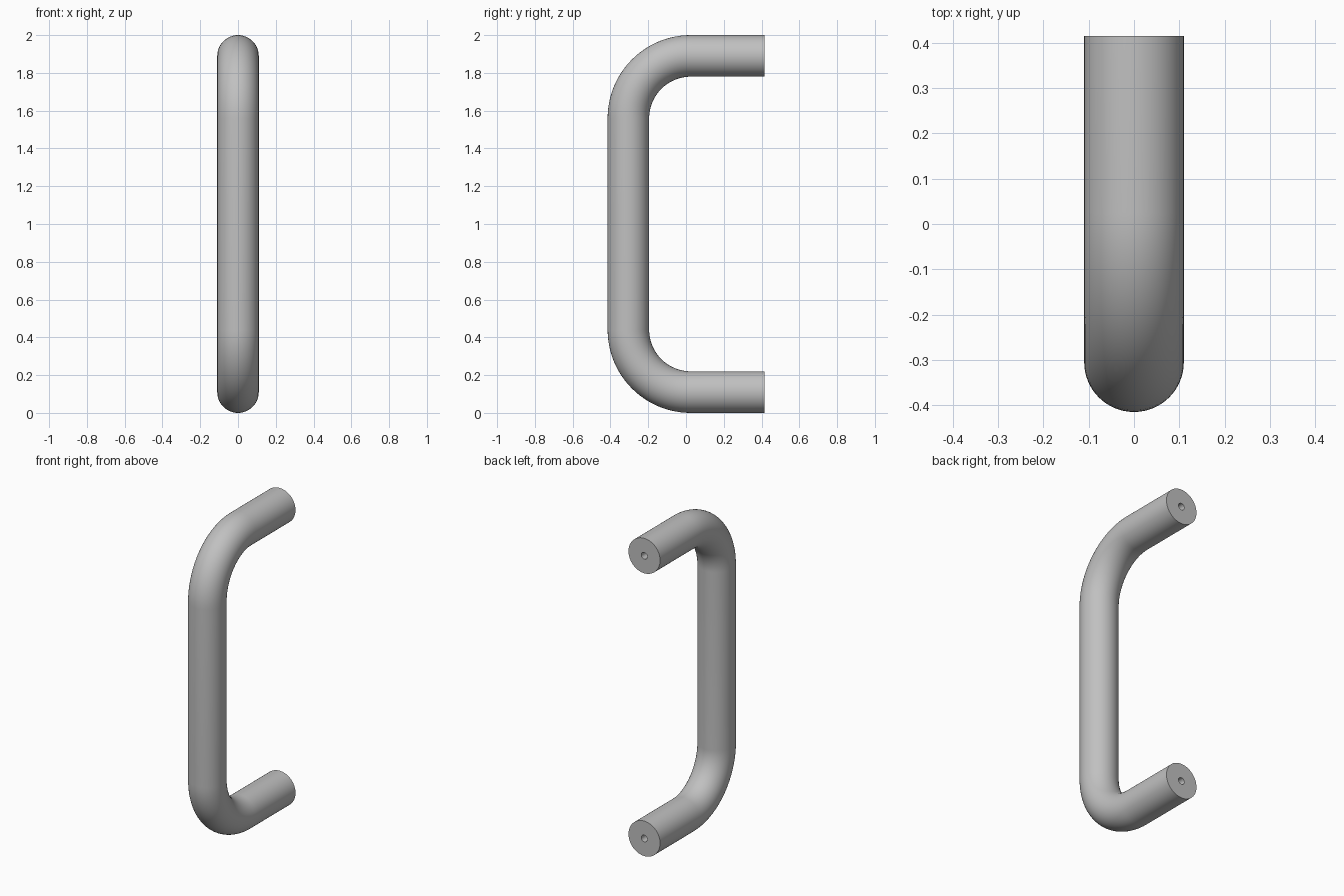
import bpy, bmesh, math
from mathutils import Vector

cube = bpy.data.objects.get("Cube")
if cube:
    bpy.data.objects.remove(cube, do_unlink=True)

R, HOLE, DEPTH = 0.11, 0.021, 0.2     # bar radius, screw hole radius and depth
BACK, BEND = 0.415, 0.33              # mounting plane, bend radius on centreline
SIDES, STEPS = 64, 24
CY, CZ = -BACK + R + BEND, R + BEND   # centre of the lower bend

steel = bpy.data.materials.new("satin_steel_grey")
steel.use_nodes = True
colour = (0.53, 0.53, 0.53, 1)
steel.diffuse_color = colour
steel.node_tree.nodes["Principled BSDF"].inputs["Base Color"].default_value = colour

# Lower half of the path: (y, z, ring tilt, radius), from hole bottom to bar
half = [(BACK - DEPTH, R, 0, HOLE), (BACK, R, 0, HOLE), (BACK, R, 0, R)]
for i in range(STEPS + 1):
    a = math.pi / 2 * i / STEPS
    half.append((CY - BEND * math.sin(a), CZ - BEND * math.cos(a), a, R))
# Upper half mirrors the lower one about z = 1
path = half + [(y, 2 - z, math.pi - a, r) for y, z, a, r in reversed(half)]

# Loft round rings along the path
bm = bmesh.new()
rings = []
for y, z, a, r in path:
    side = Vector((0, math.sin(a), math.cos(a)))
    ring = []
    for k in range(SIDES):
        t = math.tau * k / SIDES
        ring.append(bm.verts.new(Vector((0, y, z)) + r * (
            Vector((math.cos(t), 0, 0)) + side * math.sin(t))))
    rings.append(ring)
for p, q in zip(rings, rings[1:]):
    for k in range(SIDES):
        n = (k + 1) % SIDES
        bm.faces.new((p[k], p[n], q[n], q[k]))

# Close the bottoms of the two screw holes
bm.faces.new(rings[0])
bm.faces.new(rings[-1])
bmesh.ops.recalc_face_normals(bm, faces=bm.faces)

mesh = bpy.data.meshes.new("pull_handle")
bm.to_mesh(mesh)
bm.free()
mesh.materials.append(steel)
handle = bpy.data.objects.new("pull_handle", mesh)
bpy.context.collection.objects.link(handle)
bpy.context.view_layer.objects.active = handle
handle.select_set(True)
bpy.ops.object.shade_smooth_by_angle(angle=math.radians(35))
